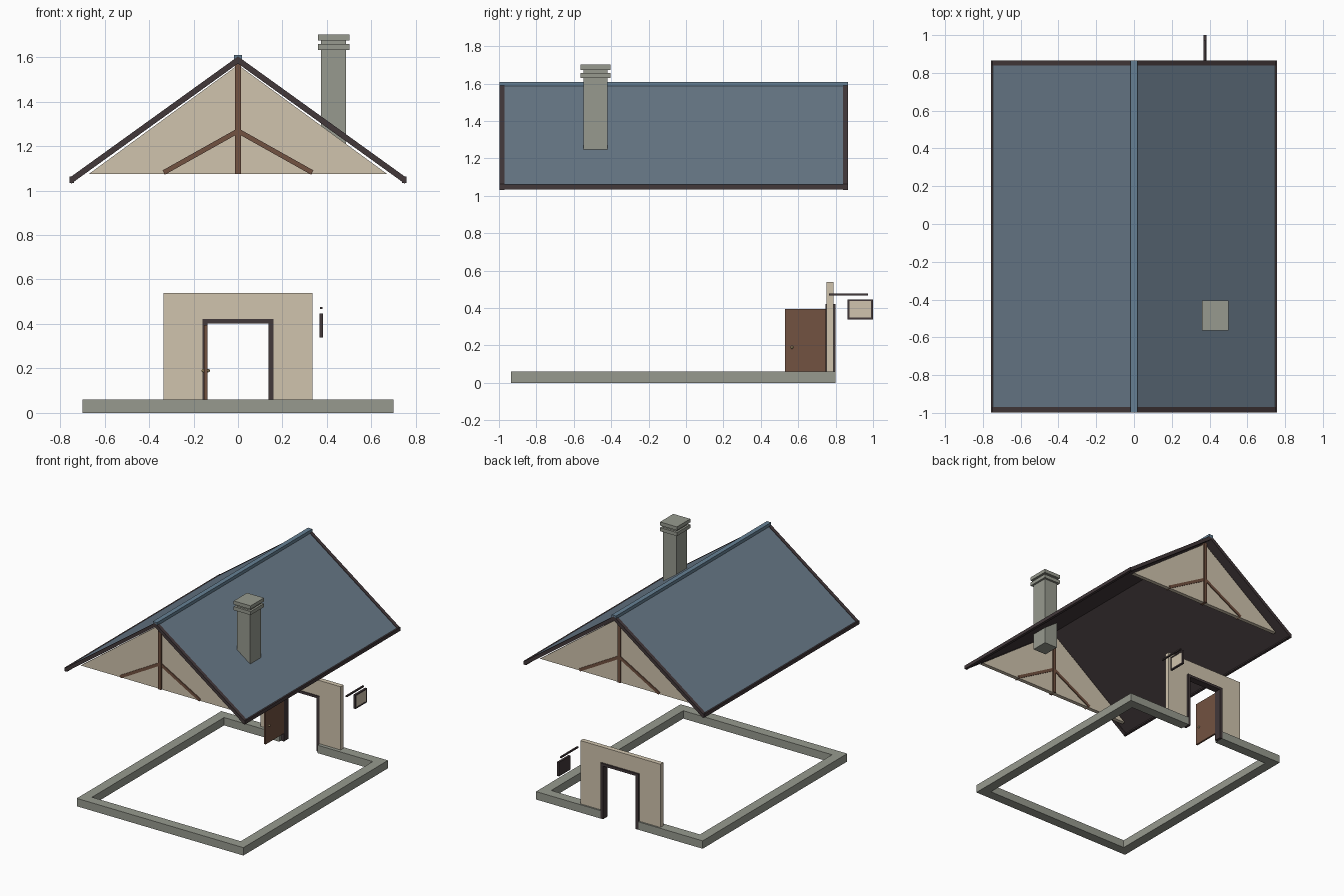
import bpy, bmesh
from mathutils import Vector

cube = bpy.data.objects.get("Cube")
if cube:
    bpy.data.objects.remove(cube, do_unlink=True)


def material(name, rgb):
    lin = [((c / 255 + 0.055) / 1.055) ** 2.4 for c in rgb] + [1]
    m = bpy.data.materials.new(name)
    m.use_nodes = True
    m.diffuse_color = lin
    m.node_tree.nodes["Principled BSDF"].inputs["Base Color"].default_value = lin
    return m


PLASTER = material("plaster", (208, 196, 174))
STONE = material("grey stone", (151, 154, 143))
SLATE = material("blue slate", (104, 121, 136))
RIDGE = material("ridge blue", (102, 128, 148))
DARK = material("dark timber", (66, 56, 58))
WOOD = material("brown wood", (114, 82, 65))
BRASS = material("pale brass", (190, 168, 125))


def finish(name, bm, *mats):
    bmesh.ops.recalc_face_normals(bm, faces=bm.faces)
    mesh = bpy.data.meshes.new(name)
    bm.to_mesh(mesh)
    bm.free()
    for m in mats:
        mesh.materials.append(m)
    ob = bpy.data.objects.new(name, mesh)
    bpy.context.collection.objects.link(ob)
    return ob


def box(name, mat, x, y, z):
    """Box from three (min, max) ranges."""
    bm = bmesh.new()
    bmesh.ops.create_cube(bm, size=1)
    for v in bm.verts:
        v.co = [(a + b) / 2 + c * (b - a) for (a, b), c in zip((x, y, z), v.co)]
    return finish(name, bm, mat)


def extrude(name, mats, profile, y0, y1):
    """Extrude an (x, z) outline along y."""
    bm = bmesh.new()
    face = bm.faces.new([bm.verts.new((x, y0, z)) for x, z in profile])
    res = bmesh.ops.extrude_face_region(bm, geom=[face])
    for v in res["geom"]:
        if isinstance(v, bmesh.types.BMVert):
            v.co.y = y1
    return finish(name, bm, *mats)


def mirrored(half):
    """Complete an outline given by its +x half."""
    return half + [(-x, z) for x, z in reversed(half) if x > 0]


# Foundation ring with a gap at the doorway
FX, FRONT, BACK, T, BASE = 0.7, -0.935, 0.8, 0.075, 0.06
bm = bmesh.new()
outline = [(0.16, BACK), (FX, BACK), (FX, FRONT), (-FX, FRONT), (-FX, BACK), (-0.16, BACK),
           (-0.16, BACK - T), (T - FX, BACK - T), (T - FX, FRONT + T),
           (FX - T, FRONT + T), (FX - T, BACK - T), (0.16, BACK - T)]
ring = bm.faces.new([bm.verts.new((x, y, 0)) for x, y in outline])
top = bmesh.ops.extrude_face_region(bm, geom=[ring])["geom"]
bmesh.ops.translate(bm, verts=[v for v in top if isinstance(v, bmesh.types.BMVert)], vec=(0, 0, BASE))
finish("foundation", bm, STONE)

# Door wall and frame
extrude("door_wall", [PLASTER],
        mirrored([(0.155, 0.415), (0.155, BASE), (0.336, BASE), (0.336, 0.54)]), 0.752, 0.788)
extrude("door_frame", [DARK],
        mirrored([(0.137, 0.403), (0.137, 0), (0.16, 0), (0.16, 0.422)]), 0.747, 0.8)

# Open door with a knob on each side
box("door", WOOD, (-0.152, -0.138), (0.53, 0.752), (BASE, 0.396))
for side, x in (("inner", -0.134), ("outer", -0.156)):
    bm = bmesh.new()
    bmesh.ops.create_icosphere(bm, subdivisions=2, radius=0.008)
    bmesh.ops.translate(bm, verts=bm.verts, vec=(x, 0.567, 0.19))
    finish(side + "_knob", bm, BRASS)

# Hanging sign: bracket, board, framed pale plate
box("sign_bracket", DARK, (0.368, 0.38), (0.765, 0.972), (0.467, 0.477))
box("sign_board", DARK, (0.367, 0.377), (0.864, 1.0), (0.34, 0.447))
box("sign_plate", PLASTER, (0.376, 0.381), (0.874, 0.99), (0.35, 0.437))
for name, y, z in (("top", (0.864, 1.0), (0.437, 0.447)), ("bottom", (0.864, 1.0), (0.34, 0.35)),
                   ("front", (0.864, 0.874), (0.35, 0.437)), ("back", (0.99, 1.0), (0.35, 0.437))):
    box("sign_edge_" + name, DARK, (0.377, 0.383), y, z)

# Roof
APEX, EAVE_X, EAVE_Z = 1.587, 0.75, 1.047
Y0, Y1 = -0.997, 0.866


def chevron(h):
    return [(EAVE_X, EAVE_Z + h), (0, APEX + h), (-EAVE_X, EAVE_Z + h),
            (-EAVE_X, EAVE_Z - h), (0, APEX - h), (EAVE_X, EAVE_Z - h)]


roof = extrude("roof", [SLATE, DARK], chevron(0.012), Y0 + 0.01, Y1 - 0.01)
for p in roof.data.polygons:
    p.material_index = 0 if p.normal.z > 0.1 else 1
extrude("front_bargeboard", [DARK], chevron(0.016), Y0, Y0 + 0.027)
extrude("back_bargeboard", [DARK], chevron(0.016), Y1 - 0.027, Y1)
for side, s in (("left", 1), ("right", -1)):
    box(side + "_eave", DARK, sorted((s * 0.737, s * 0.758)), (Y0, Y1), (1.035, 1.062))
box("ridge_cap", RIDGE, (-0.018, 0.018), (Y0, Y1), (1.586, 1.61))


def beam(name, a, b, y, width, depth):
    """Timber between two (x, z) points."""
    a, b = Vector(a), Vector(b)
    n = (b - a).orthogonal().normalized() * width / 2
    extrude(name, [WOOD], [a + n, b + n, b - n, a - n], y - depth / 2, y + depth / 2)


# Gables with timber trusses showing on both faces
for end, y in (("front", -0.915), ("back", 0.78)):
    extrude(end + "_gable", [PLASTER], [(-0.67, 1.075), (0.67, 1.075), (0, 1.565)], y - 0.015, y + 0.015)
    beam(end + "_king_post", (0, 1.075), (0, 1.57), y, 0.025, 0.05)
    for side, s in (("left", 1), ("right", -1)):
        beam(f"{end}_{side}_brace", (0, 1.268), (s * 0.334, 1.081), y, 0.022, 0.044)

# Chimney with two caps
CX, CY = 0.43, -0.484
for name, rx, ry, z in (("chimney", 0.056, 0.064, (1.1, 1.69)),
                        ("lower_cap", 0.071, 0.08, (1.631, 1.658)),
                        ("upper_cap", 0.071, 0.08, (1.674, 1.701))):
    box(name, STONE, (CX - rx, CX + rx), (CY - ry, CY + ry), z)
